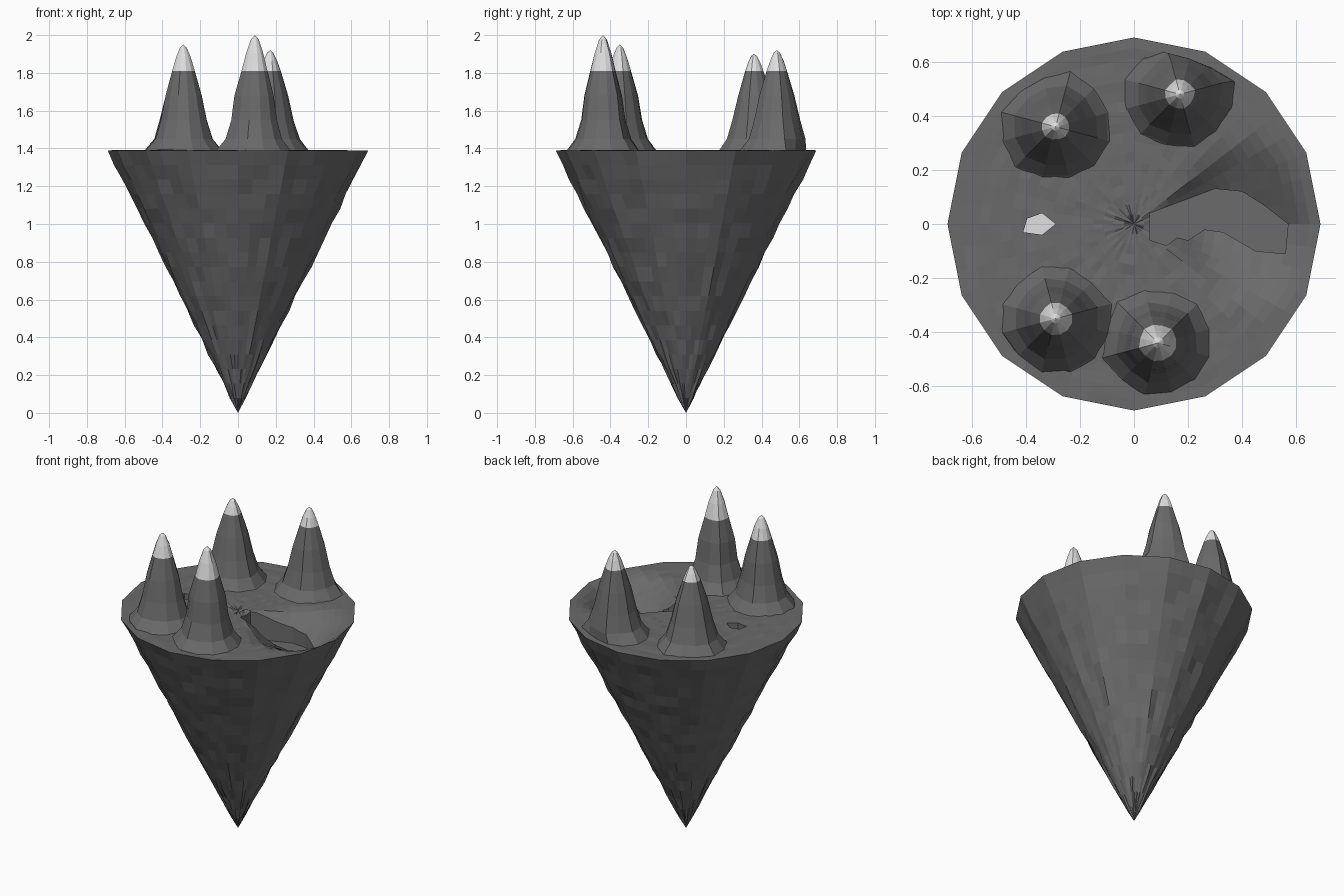
import bpy, bmesh, math, random
from mathutils import Vector

if "Cube" in bpy.data.objects:
    bpy.data.objects.remove(bpy.data.objects["Cube"])

random.seed(4)
RIM_Z, RIM_R, SNOW_Z = 1.39, 0.69, 1.81


def material(name, c):
    m = bpy.data.materials.new(name)
    m.diffuse_color = (*c, 1)
    m.use_nodes = True
    m.node_tree.nodes["Principled BSDF"].inputs["Base Color"].default_value = m.diffuse_color
    return m


rock = material("dark rock", (0.145, 0.145, 0.145))
snow = material("snow white", (0.75, 0.75, 0.75))


def make_object(name, bm):
    bmesh.ops.recalc_face_normals(bm, faces=bm.faces)
    me = bpy.data.meshes.new(name)
    bm.to_mesh(me)
    bm.free()
    ob = bpy.data.objects.new(name, me)
    bpy.context.collection.objects.link(ob)
    me.materials.append(rock)
    me.materials.append(snow)
    return ob


def skin(bm, rings, start, end):
    """Bridge closed rings and close both ends with a single point."""
    n = len(rings[0])
    for a, b in zip(rings, rings[1:]):
        for i in range(n):
            j = (i + 1) % n
            bm.faces.new((a[i], a[j], b[j], b[i]))
    for point, ring in ((start, rings[0]), (end, rings[-1])):
        if point:
            for i in range(n):
                bm.faces.new((point, ring[i], ring[(i + 1) % n]))


def smooth(a, b, t):
    t = max(0, min(1, (t - a) / (b - a)))
    return t * t * (3 - 2 * t)


def ground(x, y):
    """Plateau height with a valley that widens towards +x."""
    if x < 0.02:
        return RIM_Z
    width = 0.03 + 0.27 * smooth(0.0, 0.4, x)
    depth = 0.15 * smooth(0.02, 0.3, x) * max(0, 1 - abs(y) / width)
    return RIM_Z - depth * (1 - 0.95 * smooth(0.5, RIM_R, math.hypot(x, y)))


# island: sixteen-sided inverted cone with a sculpted top
SEG = 48


def rim_point(i, r):
    side, t = divmod(i * 16 / SEG, 1)
    a, b = [Vector((math.cos(k * math.pi / 8), math.sin(k * math.pi / 8), 0)) for k in (side, side + 1)]
    return a.lerp(b, t) * r


bm = bmesh.new()
rings = []
for k in range(1, 19):
    t = k / 18
    ring = []
    for i in range(SEG):
        wob = 0 if k == 18 else random.uniform(-0.007, 0.007)
        p = rim_point(i, RIM_R * t + wob)
        ring.append(bm.verts.new((p.x, p.y, RIM_Z * t)))
    rings.append(ring)
for k in range(17, 0, -1):
    ring = []
    for i in range(SEG):
        p = rim_point(i, RIM_R * k / 18)
        ring.append(bm.verts.new((p.x, p.y, ground(p.x, p.y) + random.uniform(-0.003, 0.003))))
    rings.append(ring)
skin(bm, rings, bm.verts.new((0, 0, 0)), bm.verts.new((0, 0, RIM_Z)))
island = make_object("island", bm)


def carve(name, outline, z0, z1):
    """Cut a vertical-walled hollow into the island."""
    bm = bmesh.new()
    f = bm.faces.new([bm.verts.new((x, y, z0)) for x, y in outline])
    ext = bmesh.ops.extrude_face_region(bm, geom=[f])
    for v in ext["geom"]:
        if isinstance(v, bmesh.types.BMVert):
            v.co.z = z1
    cutter = make_object(name, bm)
    cutter.hide_render = True
    mod = island.modifiers.new(name, "BOOLEAN")
    mod.operation, mod.solver, mod.object = "DIFFERENCE", "EXACT", cutter
    bpy.context.view_layer.objects.active = island
    bpy.ops.object.modifier_apply(modifier=mod.name)
    bpy.data.objects.remove(cutter)


# jagged river bed and small pond hollow
carve("river_cutter", [(0.06, -0.06), (0.12, -0.08), (0.16, -0.05), (0.2, -0.06), (0.26, -0.02),
                       (0.33, -0.03), (0.45, -0.1), (0.56, -0.11), (0.57, 0.0), (0.48, 0.07),
                       (0.4, 0.12), (0.3, 0.13), (0.06, 0.04)], 1.215, 1.6)
carve("pond_cutter", [(-0.41, -0.03), (-0.34, -0.04), (-0.29, 0), (-0.34, 0.04), (-0.395, 0.02)], 1.31, 1.6)
for p in island.data.polygons:
    c = p.center
    p.material_index = int(p.normal.z > 0.9 and abs(c.z - 1.31) < 0.004 and c.x < -0.25)


# mountains: flared peaks with snow above one height
def mountain(name, x, y, top):
    cap = 0.05 + 0.2 * (top - 1.9)
    d = top - SNOW_Z
    profile = [(1.36, 0.23), (1.395, 0.195), (1.45, 0.152), (1.55, 0.122), (1.68, 0.055 + cap * 0.7),
               (SNOW_Z, cap), (SNOW_Z + d * 0.5, cap * 0.66), (SNOW_Z + d * 0.88, cap * 0.3)]
    n = 12
    bm = bmesh.new()
    ridge = [random.uniform(0.93, 1.07) for _ in range(n)]
    rings = []
    for z, r in profile:
        ring = []
        for i in range(n):
            a = 2 * math.pi * (i + 0.5) / n
            q = r * ridge[i] * random.uniform(0.98, 1.02)
            # keep the foot inside the island rim
            p = Vector((x + q * math.cos(a), y + q * math.sin(a)))
            if p.length > 0.645:
                p *= 0.645 / p.length
            ring.append(bm.verts.new((p.x, p.y, z)))
        rings.append(ring)
    skin(bm, rings, None, bm.verts.new((x, y, top)))
    ob = make_object(name, bm)
    for p in ob.data.polygons:
        p.material_index = int(p.center.z > SNOW_Z)


mountain("mountain_front_left", -0.29, -0.35, 1.95)
mountain("mountain_front_right", 0.09, -0.44, 2.0)
mountain("mountain_back_left", -0.29, 0.36, 1.9)
mountain("mountain_back_right", 0.17, 0.48, 1.92)
